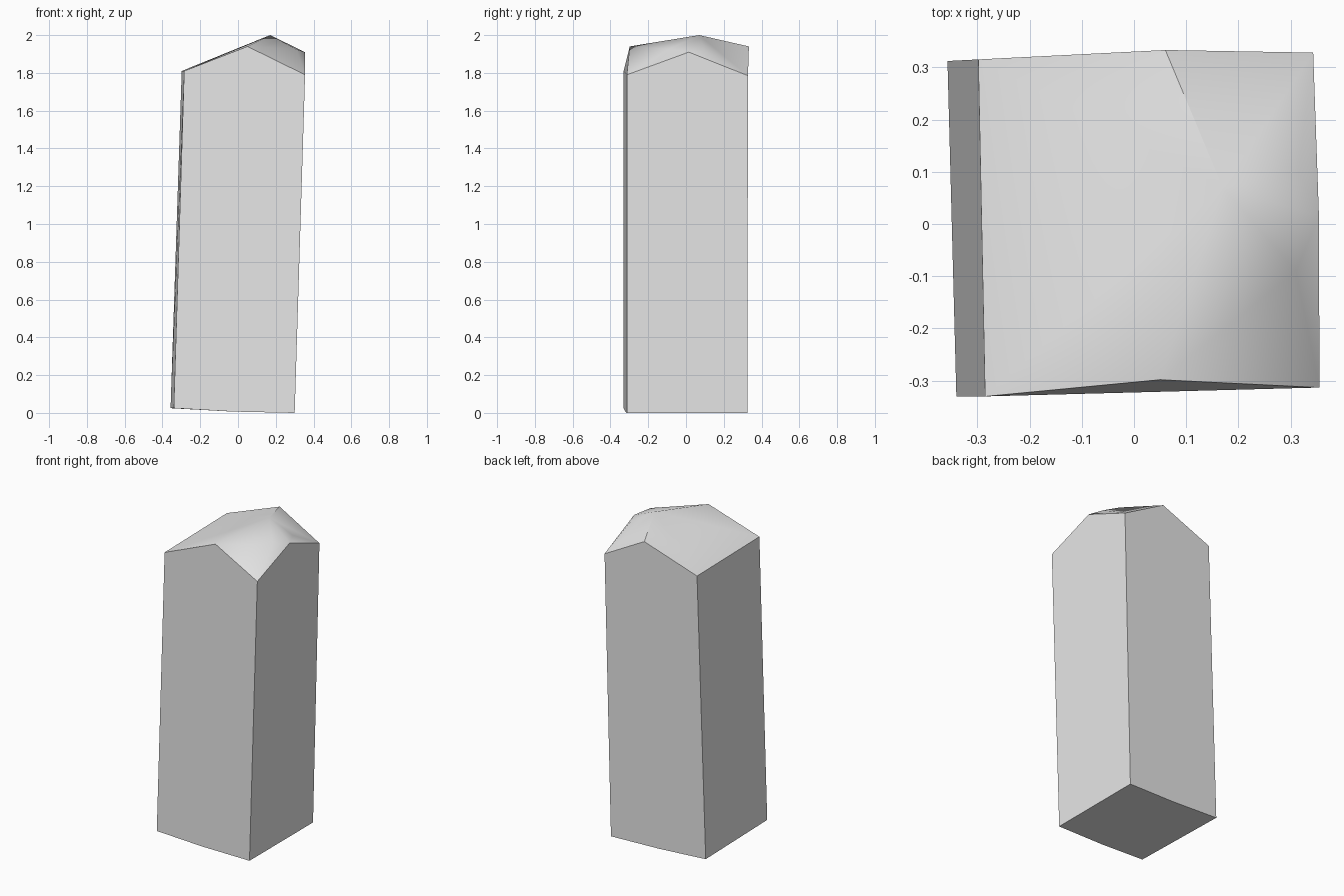
import bpy
import bmesh
import math

# Remove the default object
default = bpy.data.objects.get("Cube")
if default:
    bpy.data.objects.remove(default, do_unlink=True)

# Plain stone grey
stone = bpy.data.materials.new("stone grey")
stone.use_nodes = True
grey = (0.8, 0.8, 0.8, 1)
stone.diffuse_color = grey
stone.node_tree.nodes["Principled BSDF"].inputs["Base Color"].default_value = grey

# Corners of the leaning block, named by where they sit
points = {
    # foot
    "foot_front_right": (-.34, -.33, .025),
    "foot_front_mid": (-.03, -.322, .007),
    "foot_front_left": (.3, -.313, 0),
    "foot_back_left": (.3, .325, 0),
    "foot_back_mid": (-.03, .318, .007),
    "foot_back_right": (-.357, .312, .025),
    # shoulders where the walls meet the roof
    "front_right": (-.285, -.33, 1.81),
    "front_left": (.355, -.313, 1.79),
    "back_left": (.343, .328, 1.785),
    "back_right": (-.298, .315, 1.81),
    # gables
    "front_gable": (.05, -.298, 1.94),
    "back_gable": (.06, .333, 1.94),
    "left_gable": (.354, .015, 1.91),
    # roof crown
    "peak": (.17, .07, 2),
    "front_knuckle": (.31, -.09, 1.925),
    "back_knuckle": (.315, .1, 1.915),
}

walls = [
    "foot_front_right foot_front_mid foot_front_left front_left front_gable front_right",
    "foot_front_left foot_back_left back_left left_gable front_left",
    "foot_back_left foot_back_mid foot_back_right back_right back_gable back_left",
    "foot_back_right foot_front_right front_right back_right",
]
underside = [
    "foot_front_right foot_back_right foot_back_mid foot_front_mid",
    "foot_front_mid foot_back_mid foot_back_left foot_front_left",
]
roof = [
    "front_right front_gable peak",
    "front_right peak back_right",
    "back_right peak back_gable",
    "front_gable front_left front_knuckle",
    "front_gable front_knuckle peak",
    "front_left left_gable front_knuckle",
    "peak front_knuckle left_gable",
    "peak left_gable back_knuckle",
    "left_gable back_left back_knuckle",
    "peak back_knuckle back_left",
    "peak back_left back_gable",
]

# Build the closed block
bm = bmesh.new()
corners = {name: bm.verts.new(place) for name, place in points.items()}
for outline in walls + underside + roof:
    bm.faces.new([corners[name] for name in outline.split()])
bmesh.ops.recalc_face_normals(bm, faces=bm.faces)
mesh = bpy.data.meshes.new("stone_pillar")
bm.to_mesh(mesh)
bm.free()
mesh.materials.append(stone)

pillar = bpy.data.objects.new("stone_pillar", mesh)
bpy.context.collection.objects.link(pillar)

# Soft roof facets, crisp wall edges
bpy.ops.object.select_all(action="DESELECT")
pillar.select_set(True)
bpy.context.view_layer.objects.active = pillar
bpy.ops.object.shade_smooth_by_angle(angle=math.radians(40))
